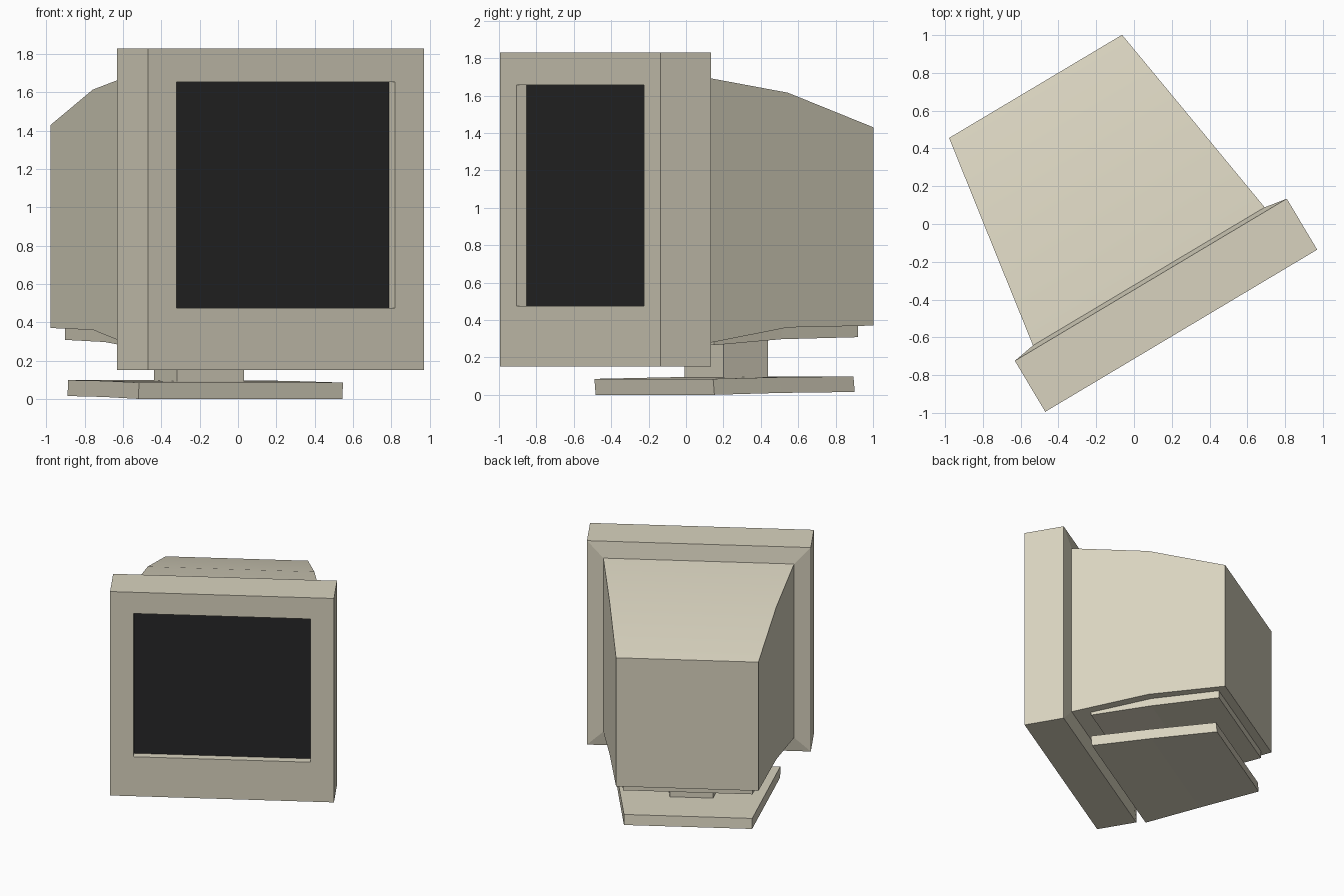
import bpy, bmesh, math

if "Cube" in bpy.data.objects:
    bpy.data.objects.remove(bpy.data.objects["Cube"])

ANGLE = math.radians(30.8)      # whole monitor is turned to one side
ORIGIN = (0.25, -0.565, 0)      # centre of the front face on the ground


def material(name, rgb):
    m = bpy.data.materials.new(name)
    m.diffuse_color = (*rgb, 1)
    m.use_nodes = True
    m.node_tree.nodes["Principled BSDF"].inputs["Base Color"].default_value = m.diffuse_color
    return m


beige = material("beige_plastic", (0.69, 0.65, 0.52))
dark = material("dark_glass", (0.02, 0.02, 0.021))


def loft(name, rings, mat, cap_start=True, cap_end=True, lean=0.0):
    """Skin rectangles given as (depth, half width, bottom z, top z)."""
    bm = bmesh.new()
    loops = []
    for d, w, lo, hi in rings:
        corners = ((-w, d, lo), (w, d, lo), (w, d - lean, hi), (-w, d - lean, hi))
        loops.append([bm.verts.new(c) for c in corners])
    for a, b in zip(loops, loops[1:]):
        for i in range(4):
            j = (i + 1) % 4
            bm.faces.new((a[i], a[j], b[j], b[i]))
    if cap_start:
        bm.faces.new(loops[0][::-1])
    if cap_end:
        bm.faces.new(loops[-1])
    bmesh.ops.recalc_face_normals(bm, faces=bm.faces)
    me = bpy.data.meshes.new(name)
    bm.to_mesh(me)
    bm.free()
    me.materials.append(mat)
    ob = bpy.data.objects.new(name, me)
    ob.location = ORIGIN
    ob.rotation_euler.z = ANGLE
    bpy.context.collection.objects.link(ob)
    return ob


# front frame: recess wall, face, outer sides, shallow sloped back
body_front = (0.335, 0.714, 0.27, 1.70)
loft("front_bezel", [
    (0.062, 0.664, 0.475, 1.655),
    (0.0, 0.664, 0.475, 1.655),
    (0.0, 0.838, 0.15, 1.83),
    (0.314, 0.838, 0.15, 1.83),
    body_front,
], beige, cap_start=False, cap_end=False)

# recessed screen
loft("screen", [(0.062, 0.664, 0.475, 1.655), (0.085, 0.664, 0.475, 1.655)], dark)

# tapered tube housing
body = loft("rear_housing", [
    body_front,
    (0.92, 0.624, 0.36, 1.615),
    (1.506, 0.533, 0.37, 1.43),
], beige, cap_start=False)

# swivel plate under the housing
loft("swivel_plate", [
    (0.46, 0.625, 0.265, 0.295),
    (0.92, 0.555, 0.297, 0.365),
    (1.438, 0.485, 0.308, 0.372),
], beige)

# neck between the plates
loft("stand_neck", [(0.77, 0.204, 0.05, 0.31), (1.072, 0.162, 0.05, 0.33)], beige)

# desk base
loft("stand_base", [
    (0.465, 0.62, 0.0, 0.085),
    (0.92, 0.555, 0.01, 0.094),
    (1.422, 0.48, 0.015, 0.098),
], beige, lean=0.008)

# soften only the shallow bend in the housing
bpy.ops.object.select_all(action='DESELECT')
body.select_set(True)
bpy.context.view_layer.objects.active = body
bpy.ops.object.shade_smooth_by_angle(angle=math.radians(30))
